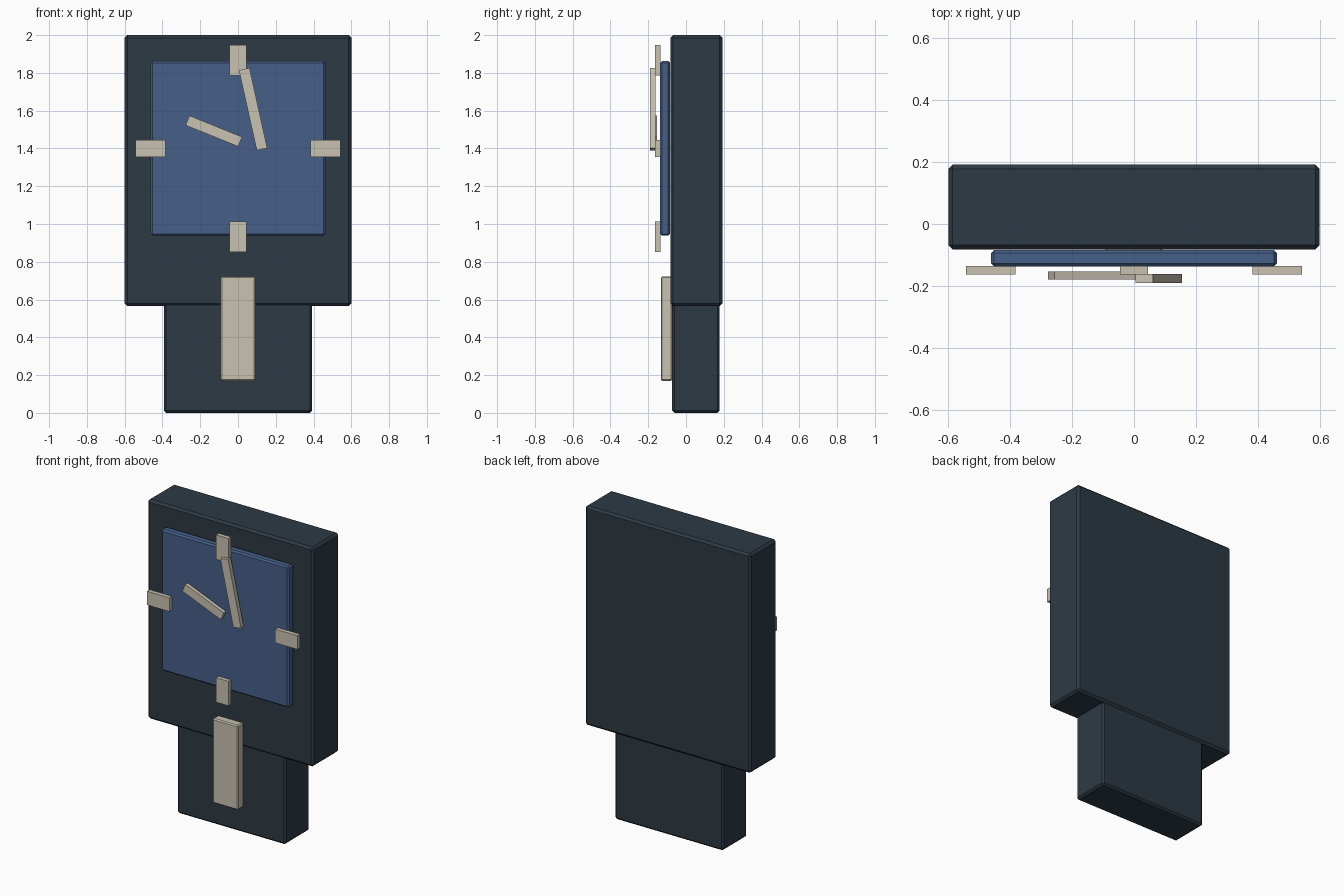
import bpy, bmesh, math

if "Cube" in bpy.data.objects:
    bpy.data.objects.remove(bpy.data.objects["Cube"])


def material(name, rgb):
    m = bpy.data.materials.new(name)
    m.diffuse_color = (*rgb, 1.0)
    m.use_nodes = True
    m.node_tree.nodes["Principled BSDF"].inputs["Base Color"].default_value = m.diffuse_color
    return m


DARK = material("dark_slate", (0.026, 0.042, 0.058))
BLUE = material("dial_blue", (0.061, 0.117, 0.25))
CREAM = material("cream", (0.578, 0.539, 0.434))


def box(name, x, y, z, mat, bevel=0.0, angle=0.0):
    """Box from (min, max) ranges, optionally chamfered and turned about y."""
    bm = bmesh.new()
    bmesh.ops.create_cube(bm, size=1.0)
    bmesh.ops.scale(bm, vec=(x[1] - x[0], y[1] - y[0], z[1] - z[0]), verts=bm.verts)
    if bevel:
        bmesh.ops.bevel(bm, geom=bm.edges[:], offset=bevel, segments=1,
                        affect='EDGES', profile=0.5)
    mesh = bpy.data.meshes.new(name)
    bm.to_mesh(mesh)
    bm.free()
    mesh.materials.append(mat)
    ob = bpy.data.objects.new(name, mesh)
    ob.location = (sum(x) / 2, sum(y) / 2, sum(z) / 2)
    ob.rotation_euler.y = math.radians(angle)
    bpy.context.collection.objects.link(ob)
    return ob


def around(c, size):
    return (c - size / 2, c + size / 2)


# Case: large upper body and narrower pendulum housing
box("clock_case", (-0.6, 0.6), (-0.082, 0.192), (0.566, 2.0), DARK, 0.014)
box("pendulum_housing", (-0.392, 0.392), (-0.073, 0.178), (0.0, 0.59), DARK, 0.012)

# Dial and pendulum plate
DIAL_Z = 1.4
box("dial", (-0.462, 0.462), (-0.137, -0.084), around(DIAL_Z, 0.924), BLUE, 0.01)
box("pendulum", (-0.092, 0.092), (-0.133, -0.073), (0.17, 0.723), CREAM, 0.007)

# Four hour markers straddling the dial edge
for i, name in enumerate(("top", "right", "bottom", "left")):
    a = i * math.pi / 2
    w, h = (0.09, 0.16) if i % 2 == 0 else (0.16, 0.09)
    box("hour_marker_" + name, around(0.463 * math.sin(a), w), (-0.163, -0.135),
        around(DIAL_Z + 0.467 * math.cos(a), h), CREAM)

# Hands
box("hour_hand", around(-0.128, 0.055), (-0.179, -0.154), around(1.492, 0.30), CREAM, angle=-68.0)
box("minute_hand", around(0.08, 0.057), (-0.19, -0.162), around(1.608, 0.435), CREAM, angle=-12.5)
